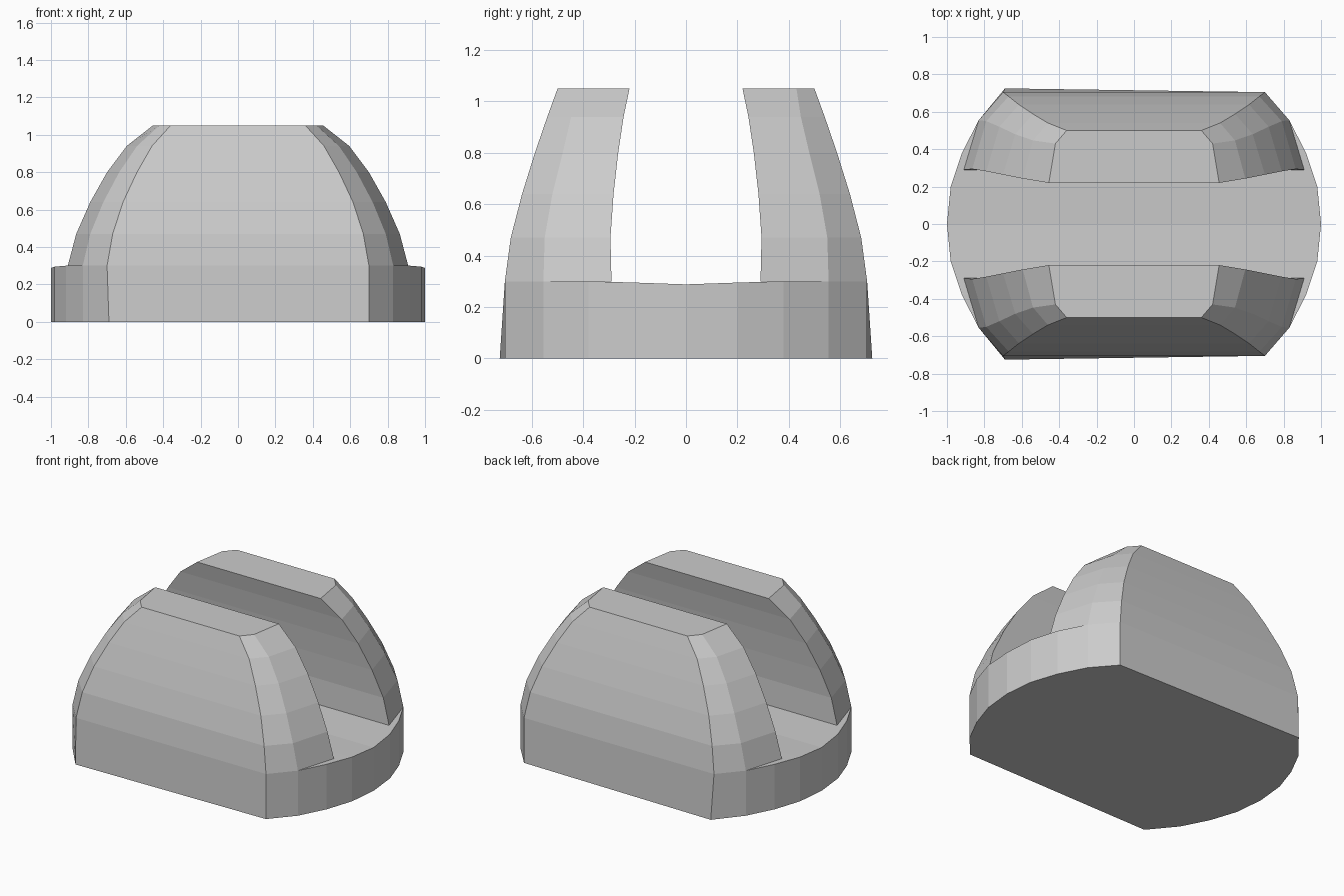
import bpy, bmesh

if "Cube" in bpy.data.objects:
    bpy.data.objects.remove(bpy.data.objects["Cube"])


def make_object(name, bm):
    bmesh.ops.recalc_face_normals(bm, faces=bm.faces)
    mesh = bpy.data.meshes.new(name)
    bm.to_mesh(mesh)
    bm.free()
    obj = bpy.data.objects.new(name, mesh)
    bpy.context.collection.objects.link(obj)
    return obj


def build_base():
    # Right-hand outline from front to back: x, y, top height
    half = [(0.70, 0.705, 0.30), (0.83, 0.555, 0.30), (0.92, 0.38, 0.30), (0.98, 0.20, 0.295)]
    right = [(x, -y, z) for x, y, z in half] + [(1.0, 0.0, 0.288)] + half[::-1]
    bm = bmesh.new()
    top, bottom = {}, {}
    n = len(right)
    for side in (1, -1):
        top[side] = [bm.verts.new((side * x, y, z)) for x, y, z in right]
        bottom[side] = [bm.verts.new((side * x, y, 0)) for x, y, z in right]
    # The lower left corners flare out slightly
    for i, sign in ((0, -1), (n - 1, 1)):
        bottom[-1][i].co = (-0.69, sign * 0.725, 0)
    for i in range(n - 1):
        bm.faces.new((top[1][i], top[1][i + 1], top[-1][i + 1], top[-1][i]))
        for s in (1, -1):
            bm.faces.new((bottom[s][i], bottom[s][i + 1], top[s][i + 1], top[s][i]))
    for i in (0, n - 1):
        bm.faces.new((bottom[1][i], top[1][i], top[-1][i], bottom[-1][i]))
    bm.faces.new(bottom[1] + bottom[-1][::-1])
    return make_object("base", bm)


def build_wall(name, sign):
    # Per level: height, then x, y of the outer corner, shoulder and inner edge
    levels = [
        (0.30, 0.70, 0.705, 0.83, 0.555, 0.91, 0.290),
        (0.47, 0.67, 0.682, 0.79, 0.550, 0.865, 0.294),
        (0.64, 0.615, 0.638, 0.72, 0.520, 0.79, 0.282),
        (0.80, 0.54, 0.588, 0.635, 0.480, 0.70, 0.264),
        (0.94, 0.46, 0.540, 0.54, 0.447, 0.595, 0.243),
        (1.05, 0.36, 0.500, 0.42, 0.430, 0.455, 0.220),
    ]
    bm = bmesh.new()
    rings = []
    for z, cx, cy, mx, my, ix, iy in levels:
        half = [(cx, cy), (mx, my), (ix, iy)]
        loop = half + [(-x, y) for x, y in half[::-1]]
        rings.append([bm.verts.new((x, sign * y, z)) for x, y in loop])
    for a, b in zip(rings, rings[1:]):
        for i in range(6):
            j = (i + 1) % 6
            bm.faces.new((a[i], a[j], b[j], b[i]))
    bm.faces.new(rings[-1])
    bm.faces.new(rings[0][::-1])
    return make_object(name, bm)


# Low base with rounded ends
build_base()

# Two curved upright walls with a channel between them
build_wall("front_wall", -1)
build_wall("back_wall", 1)
